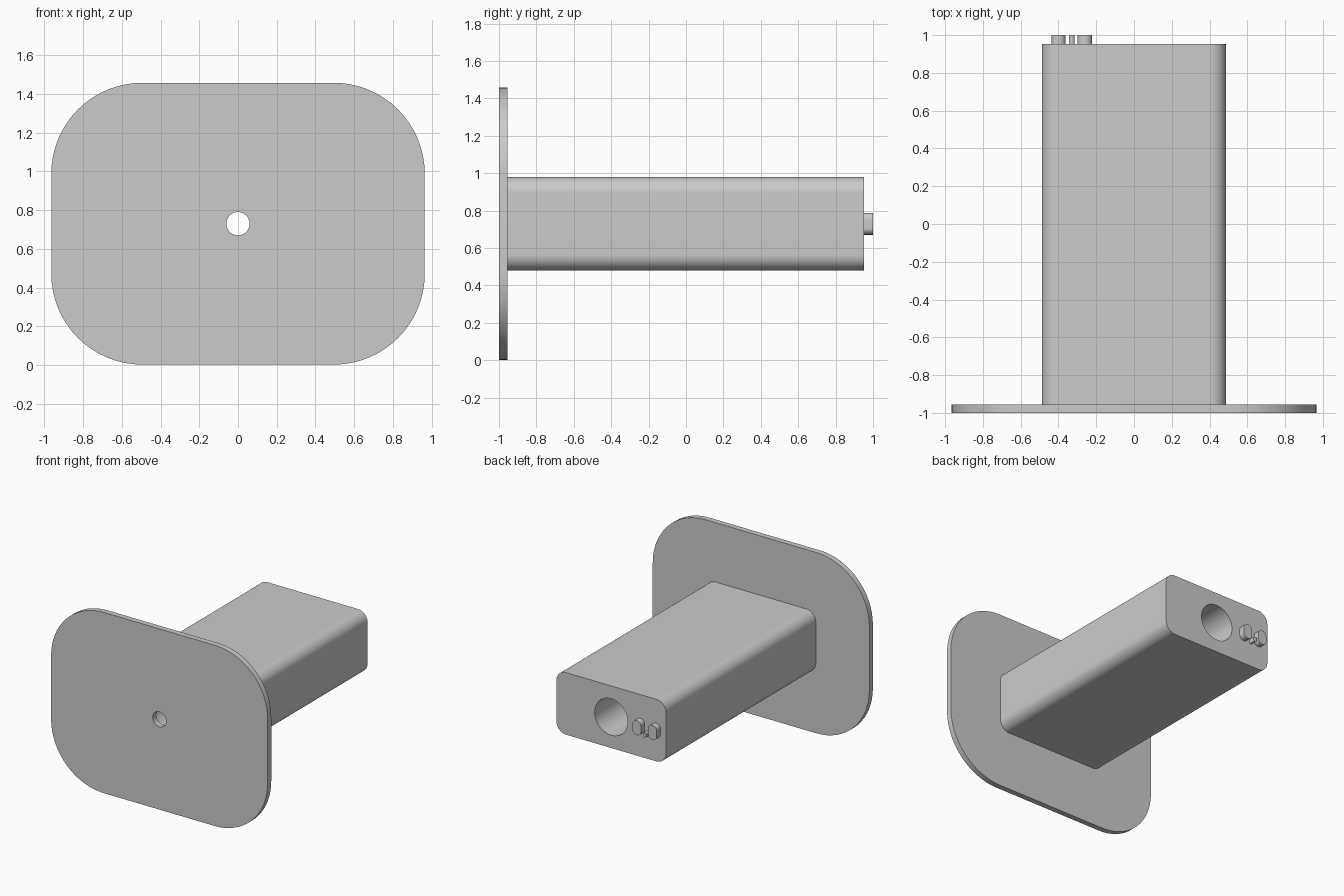
import bpy, bmesh
from math import sin, cos, pi
from mathutils import Vector

cube = bpy.data.objects.get("Cube")
if cube:
    bpy.data.objects.remove(cube, do_unlink=True)

grey = bpy.data.materials.new("light grey")
grey.use_nodes = True
colour = (0.6, 0.6, 0.6, 1)
grey.diffuse_color = colour
grey.node_tree.nodes["Principled BSDF"].inputs["Base Color"].default_value = colour

AXIS_Z = 0.73  # height of the shared centre line


def rounded_rect(half_w, half_h, radius, steps=16):
    """Outline of a rounded rectangle in the xz plane."""
    pts = []
    for quarter, (sx, sz) in enumerate([(1, 1), (-1, 1), (-1, -1), (1, -1)]):
        for i in range(steps + 1):
            a = (quarter + i / steps) * pi / 2
            pts.append((sx * (half_w - radius) + radius * cos(a),
                        sz * (half_h - radius) + radius * sin(a)))
    return pts


def circle(radius, steps=64):
    return [(radius * cos(2 * pi * i / steps), radius * sin(2 * pi * i / steps))
            for i in range(steps)]


def prism(name, loops, y0, y1, x=0, z=AXIS_Z):
    """Extrude an outline, with optional hole loops, from y0 to y1."""
    bm = bmesh.new()
    edges = []
    for loop in loops:
        verts = [bm.verts.new((px + x, y0, pz + z)) for px, pz in loop]
        edges += [bm.edges.new((v, verts[i - 1])) for i, v in enumerate(verts)]
    bmesh.ops.triangle_fill(bm, edges=edges, use_beauty=True, normal=Vector((0, -1, 0)))
    grown = bmesh.ops.extrude_face_region(bm, geom=bm.faces[:])["geom"]
    bmesh.ops.translate(bm, vec=(0, y1 - y0, 0),
                        verts=[g for g in grown if isinstance(g, bmesh.types.BMVert)])
    bmesh.ops.recalc_face_normals(bm, faces=bm.faces[:])
    mesh = bpy.data.meshes.new(name)
    bm.to_mesh(mesh)
    bm.free()
    mesh.materials.append(grey)
    obj = bpy.data.objects.new(name, mesh)
    bpy.context.collection.objects.link(obj)
    bpy.ops.object.select_all(action="DESELECT")
    obj.select_set(True)
    bpy.context.view_layer.objects.active = obj
    bpy.ops.object.shade_smooth_by_angle(angle=pi / 6)
    return obj


# Flange with a small through hole
prism("flange_plate", [rounded_rect(0.965, 0.728, 0.47), circle(0.06)], -1, -0.955)

# Long block with a wide bore
prism("block", [rounded_rect(0.488, 0.25, 0.085), circle(0.147)], -0.958, 0.952)

# Plain raised pads on the end face
for name, x in (("outer_pad", -0.4), ("inner_pad", -0.26)):
    prism(name, [rounded_rect(0.038, 0.058, 0.035, 8)], 0.95, 1, x)
prism("small_pad", [rounded_rect(0.014, 0.02, 0.012, 6)], 0.95, 1, -0.33, 0.69)
